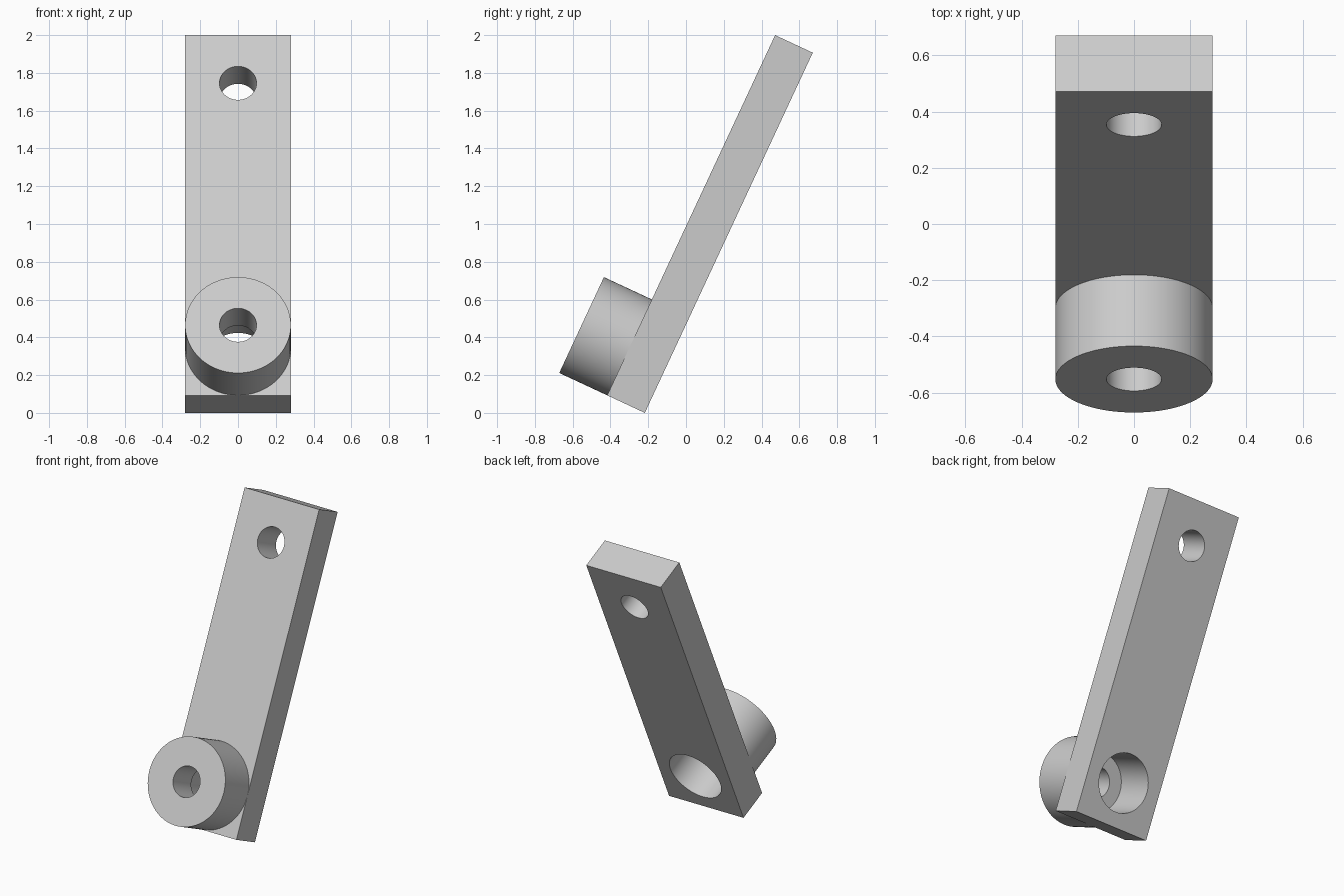
import bpy, bmesh, math
from mathutils import Matrix, Vector

if "Cube" in bpy.data.objects:
    bpy.data.objects.remove(bpy.data.objects["Cube"])

LENGTH, HALF, THICK = 2.104, 0.28, 0.22
HOLE, BORE, SHOULDER, BOSS_TOP = 0.098, 0.187, 0.285, 0.5
SEGMENTS = 96

# Arm frame: local y runs up the bar, local z points out of its front
TILT = Matrix.Translation((0, -0.218, 0)) @ Matrix.Rotation(math.radians(65), 4, "X")

gray = bpy.data.materials.new("light gray")
gray.use_nodes = True
gray.diffuse_color = (0.6, 0.6, 0.6, 1)
gray.node_tree.nodes["Principled BSDF"].inputs["Base Color"].default_value = (0.6, 0.6, 0.6, 1)


def add_object(name, bm):
    bmesh.ops.recalc_face_normals(bm, faces=bm.faces)
    mesh = bpy.data.meshes.new(name)
    bm.to_mesh(mesh)
    bm.free()
    mesh.materials.append(gray)
    obj = bpy.data.objects.new(name, mesh)
    obj.matrix_world = TILT
    bpy.context.collection.objects.link(obj)
    return obj


def activate(obj):
    bpy.ops.object.select_all(action="DESELECT")
    obj.select_set(True)
    bpy.context.view_layer.objects.active = obj


def cut_hole(target, radius, y):
    bm = bmesh.new()
    bmesh.ops.create_cone(bm, cap_ends=True, segments=SEGMENTS, radius1=radius, radius2=radius,
                          depth=1, matrix=Matrix.Translation((0, y, 0)))
    cutter = add_object("hole_cutter", bm)
    cutter.hide_render = True
    bpy.context.view_layer.update()
    activate(target)
    mod = target.modifiers.new("hole", "BOOLEAN")
    mod.operation, mod.solver, mod.object = "DIFFERENCE", "EXACT", cutter
    bpy.ops.object.modifier_apply(modifier=mod.name)
    bpy.data.objects.remove(cutter)


def smooth(obj):
    activate(obj)
    bpy.ops.object.shade_smooth_by_angle(angle=math.radians(30))


# Flat bar with a pin hole at the top and the wide bore at the bottom
bm = bmesh.new()
bmesh.ops.create_cube(bm, size=1, matrix=Matrix.Translation((0, LENGTH / 2, THICK / 2))
                      @ Matrix.Diagonal((2 * HALF, LENGTH, THICK, 1)))
bar = add_object("bar", bm)
cut_hole(bar, HOLE, LENGTH - HALF)
cut_hole(bar, BORE, HALF)
smooth(bar)

# Round boss, turned from its stepped section
section = [(BORE, THICK), (BORE, SHOULDER), (HOLE, SHOULDER),
           (HOLE, BOSS_TOP), (HALF, BOSS_TOP), (HALF, THICK)]
bm = bmesh.new()
verts = [bm.verts.new((r, HALF, z)) for r, z in section]
edges = [bm.edges.new((a, b)) for a, b in zip(verts, verts[1:] + verts[:1])]
bmesh.ops.spin(bm, geom=verts + edges, cent=Vector((0, HALF, 0)), axis=(0, 0, 1),
               angle=math.tau, steps=SEGMENTS)
bmesh.ops.remove_doubles(bm, verts=bm.verts, dist=0.0001)
boss = add_object("boss", bm)
smooth(boss)
